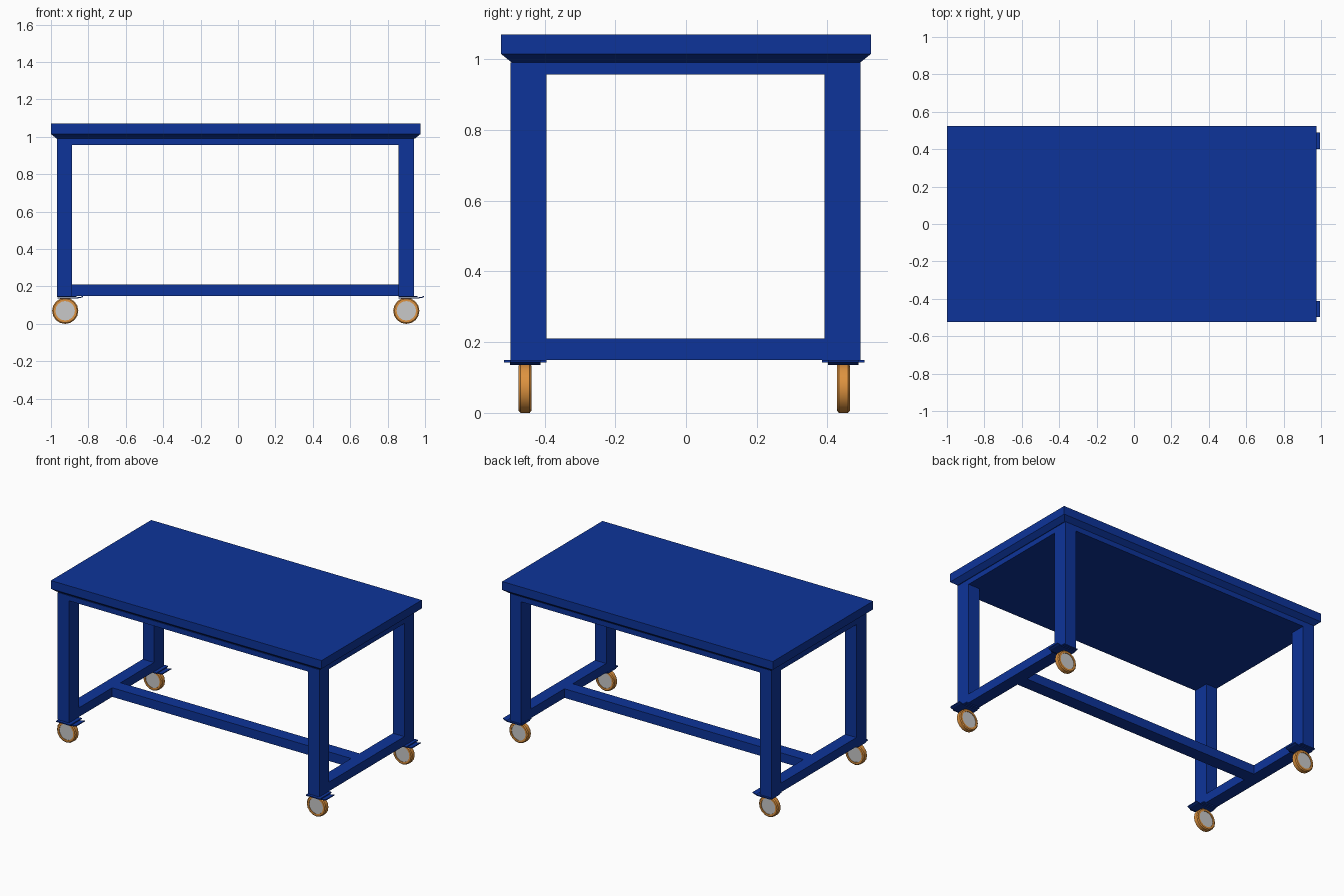
import bpy, bmesh, math
from mathutils import Matrix

if "Cube" in bpy.data.objects:
    bpy.data.objects.remove(bpy.data.objects["Cube"])


def material(name, rgb):
    m = bpy.data.materials.new(name)
    m.diffuse_color = (*rgb, 1)
    m.use_nodes = True
    m.node_tree.nodes["Principled BSDF"].inputs["Base Color"].default_value = m.diffuse_color
    return m


BLUE = material("blue paint", (0.004, 0.034, 0.32))
ORANGE = material("orange tyre", (0.73, 0.29, 0.05))
GREY = material("light grey hub", (0.58, 0.58, 0.58))


def finish(name, bm, mats):
    me = bpy.data.meshes.new(name)
    bmesh.ops.recalc_face_normals(bm, faces=bm.faces)
    bm.to_mesh(me)
    bm.free()
    ob = bpy.data.objects.new(name, me)
    for m in mats:
        me.materials.append(m)
    bpy.context.collection.objects.link(ob)
    return ob


def box(name, x0, x1, y0, y1, z0, z1, inset=0):
    """Box between limits; inset shrinks the bottom face into a bevel."""
    bm = bmesh.new()
    bmesh.ops.create_cube(bm, size=1)
    for v in bm.verts:
        low = v.co.z < 0
        d = inset if low else 0
        v.co = (x0 + d if v.co.x < 0 else x1 - d,
                y0 + d if v.co.y < 0 else y1 - d,
                z0 if low else z1)
    return finish(name, bm, [BLUE])


def wheel(name, x, y):
    """Tyre turned about the y axis with grey faces set in both sides."""
    profile = [(0.0, -0.014), (0.052, -0.014), (0.052, -0.018), (0.064, -0.018),
               (0.070, -0.013), (0.070, 0.013), (0.064, 0.018), (0.052, 0.018),
               (0.052, 0.014), (0.0, 0.014)]
    bm = bmesh.new()
    vs = [bm.verts.new((r, h, 0)) for r, h in profile]
    es = [bm.edges.new(p) for p in zip(vs, vs[1:])]
    bmesh.ops.spin(bm, geom=vs + es, cent=(0, 0, 0), axis=(0, 1, 0),
                   angle=math.tau, steps=16, use_duplicate=False)
    bmesh.ops.remove_doubles(bm, verts=bm.verts, dist=1e-4)
    for f in bm.faces:
        c = f.calc_center_median()
        f.material_index = int(math.hypot(c.x, c.z) < 0.0505)
    bmesh.ops.transform(bm, matrix=Matrix.Translation((x, y, 0.070)), verts=bm.verts)
    ob = finish(name, bm, [ORANGE, GREY])
    bpy.context.view_layer.objects.active = ob
    ob.select_set(True)
    bpy.ops.object.shade_smooth_by_angle(angle=math.radians(35))
    ob.select_set(False)


def pedal(name, x, y0, y1):
    """Thin brake plate whose free end curls up."""
    lower = [(0, 0.136), (0.105, 0.136), (0.125, 0.139), (0.136, 0.144)]
    pts = lower + [(a, z + 0.006) for a, z in reversed(lower)]
    bm = bmesh.new()
    f = bm.faces.new([bm.verts.new((x + a, y0, z)) for a, z in pts])
    r = bmesh.ops.extrude_face_region(bm, geom=[f])
    moved = [v for v in r["geom"] if isinstance(v, bmesh.types.BMVert)]
    bmesh.ops.translate(bm, verts=moved, vec=(0, y1 - y0, 0))
    finish(name, bm, [BLUE])


# Table top: slab, bevelled underside, flush apron
box("table_top", -1, 0.976, -0.523, 0.523, 1.015, 1.07)
box("table_top_bevel", -1, 0.976, -0.523, 0.523, 0.99, 1.015, inset=0.031)
box("apron", -0.969, 0.941, -0.496, 0.493, 0.956, 0.99)

# Legs with castors
for side, x0, x1, wx in (("left", -0.969, -0.887, -0.924), ("right", 0.858, 0.941, 0.900)):
    for end, y0, y1, wy in (("front", -0.496, -0.394, -0.455), ("back", 0.391, 0.493, 0.445)):
        tag = f"{end}_{side}"
        box("leg_" + tag, x0, x1, y0, y1, 0.15, 0.956)
        box("foot_plate_" + tag, wx - 0.043, wx + 0.06, wy - 0.06, wy + 0.06, 0.143, 0.15)
        pedal("brake_pedal_" + tag, wx - 0.041, wy - 0.043, wy + 0.043)
        wheel("wheel_" + tag, wx, wy)
    # Low side rail between the legs
    box("side_rail_" + side, x0, x1, -0.394, 0.391, 0.15, 0.21)

# Long stretcher joining the side rails
box("stretcher", -0.887, 0.858, -0.045, 0.042, 0.15, 0.21)
